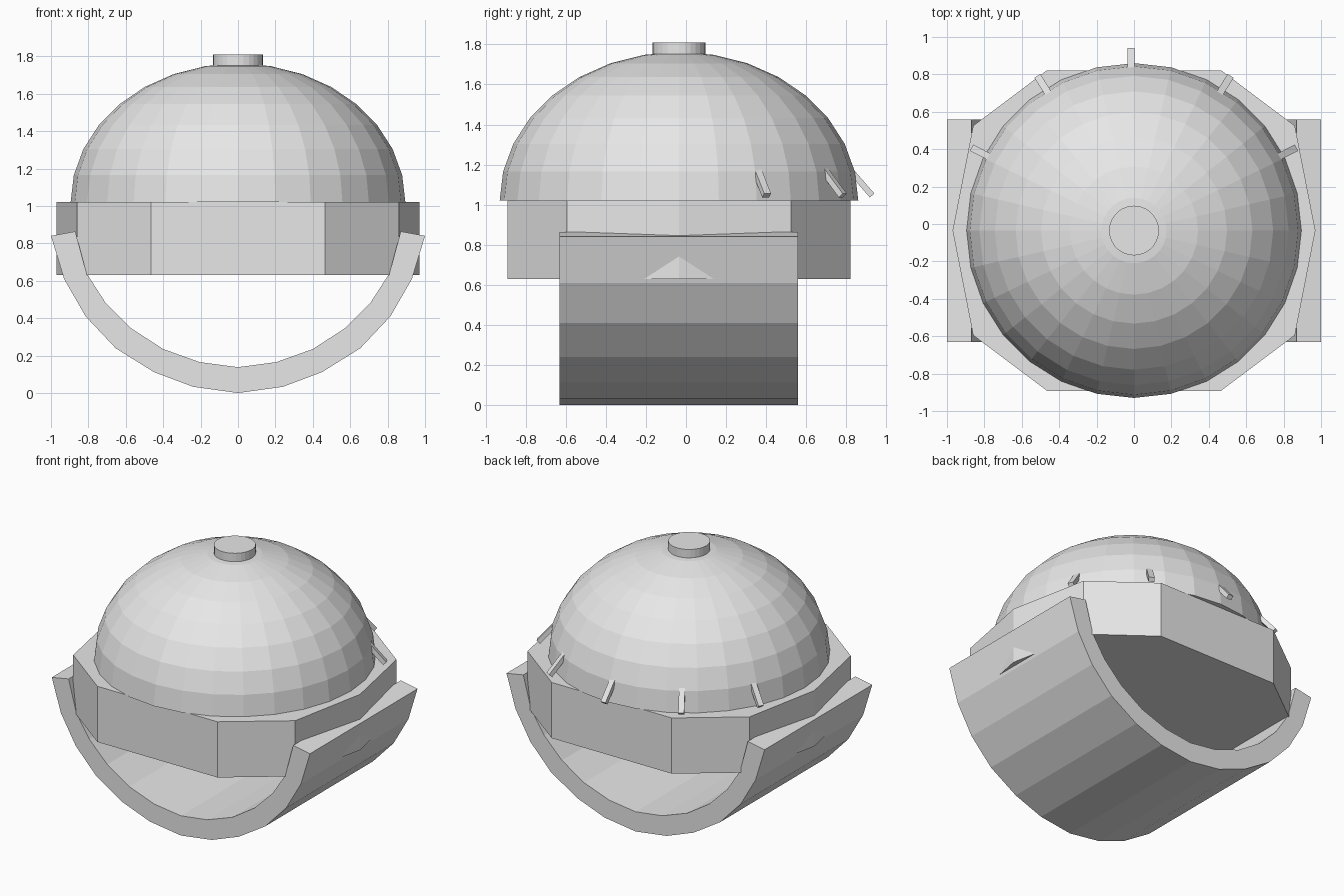
import bpy, bmesh, math
from mathutils import Matrix, Vector

if "Cube" in bpy.data.objects:
    bpy.data.objects.remove(bpy.data.objects["Cube"])

CY = -0.035  # common centre line of the dome, collar and cradle

grey = bpy.data.materials.new("light grey")
grey.diffuse_color = (0.8, 0.8, 0.8, 1)
grey.use_nodes = True
grey.node_tree.nodes["Principled BSDF"].inputs["Base Color"].default_value = grey.diffuse_color


def finish(name, bm):
    bmesh.ops.recalc_face_normals(bm, faces=bm.faces)
    me = bpy.data.meshes.new(name)
    bm.to_mesh(me)
    bm.free()
    me.materials.append(grey)
    ob = bpy.data.objects.new(name, me)
    bpy.context.collection.objects.link(ob)
    return ob


def prism(name, pts, depth):
    """Extrude a closed polygon of 3D points along a vector."""
    bm = bmesh.new()
    face = bm.faces.new([bm.verts.new(p) for p in pts])
    geo = bmesh.ops.extrude_face_region(bm, geom=[face])["geom"]
    verts = [g for g in geo if isinstance(g, bmesh.types.BMVert)]
    bmesh.ops.translate(bm, verts=verts, vec=Vector(depth))
    return finish(name, bm)


# Dome: half ellipsoid, 28 sides, 8 rings
SIDES, RINGS, R, Z0, H = 28, 8, 0.895, 1.02, 0.742
bm = bmesh.new()
rings = []
for k in range(RINGS):
    a = math.pi / 2 * k / RINGS
    rings.append([bm.verts.new((R * math.cos(a) * math.cos(math.tau * i / SIDES),
                                CY + R * math.cos(a) * math.sin(math.tau * i / SIDES),
                                Z0 + H * math.sin(a))) for i in range(SIDES)])
top = bm.verts.new((0, CY, Z0 + H))
for i in range(SIDES):
    j = (i + 1) % SIDES
    for lo, hi in zip(rings, rings[1:]):
        bm.faces.new((lo[i], lo[j], hi[j], hi[i]))
    bm.faces.new((rings[-1][i], rings[-1][j], top))
bm.faces.new(rings[0][::-1])
finish("dome", bm)

# Round cap on top of the dome
bm = bmesh.new()
bmesh.ops.create_cone(bm, cap_ends=True, segments=28, radius1=0.133, radius2=0.133,
                      depth=0.07, matrix=Matrix.Translation((0, CY, 1.775)))
finish("top_cap", bm)

# Ten-sided collar under the dome
quarter = [(0.97, 0), (0.86, 0.56), (0.465, 0.857)]
half = quarter + [(-x, y) for x, y in reversed(quarter)]
outline = half + [(x, -y) for x, y in reversed(half[1:-1])]
prism("collar", [(x, y + CY, 0.63) for x, y in outline], (0, 0, 0.39))

# Curved cradle: faceted band running front to back
outer = [(0, 0), (0.24, 0.033), (0.45, 0.112), (0.655, 0.24),
         (0.815, 0.41), (0.93, 0.61), (1.0, 0.84)]
inner = [(0, 0.138), (0.205, 0.165), (0.4, 0.235), (0.57, 0.345),
         (0.71, 0.485), (0.81, 0.64), (0.87, 0.864)]
bm = bmesh.new()


def full(side):
    return [(-x, z) for x, z in reversed(side[1:])] + side


grid = [[bm.verts.new((x, y, z)) for x, z in full(side)]
        for side, y in ((outer, -0.632), (outer, 0.558), (inner, 0.558), (inner, -0.632))]
for n in range(4):
    a, b = grid[n], grid[(n + 1) % 4]
    for i in range(len(a) - 1):
        bm.faces.new((a[i], a[i + 1], b[i + 1], b[i]))
for end in (0, -1):
    bm.faces.new([row[end] for row in grid])
finish("cradle", bm)

# Five slanted pegs round the back rim of the dome
for n, deg in enumerate((27, 58, 90, 122, 153)):
    x_shift = -0.015 if deg == 90 else 0
    m = (Matrix.Translation((x_shift, CY, 0))
         @ Matrix.Rotation(math.radians(deg), 4, 'Z')
         @ Matrix.Translation((0.908, 0, 1.11))
         @ Matrix.Rotation(math.radians(49), 4, 'Y')
         @ Matrix.Diagonal((0.17, 0.038, 0.03, 1)))
    bm = bmesh.new()
    bmesh.ops.create_cube(bm, size=1, matrix=m)
    finish(f"rim_peg_{n + 1}", bm)
